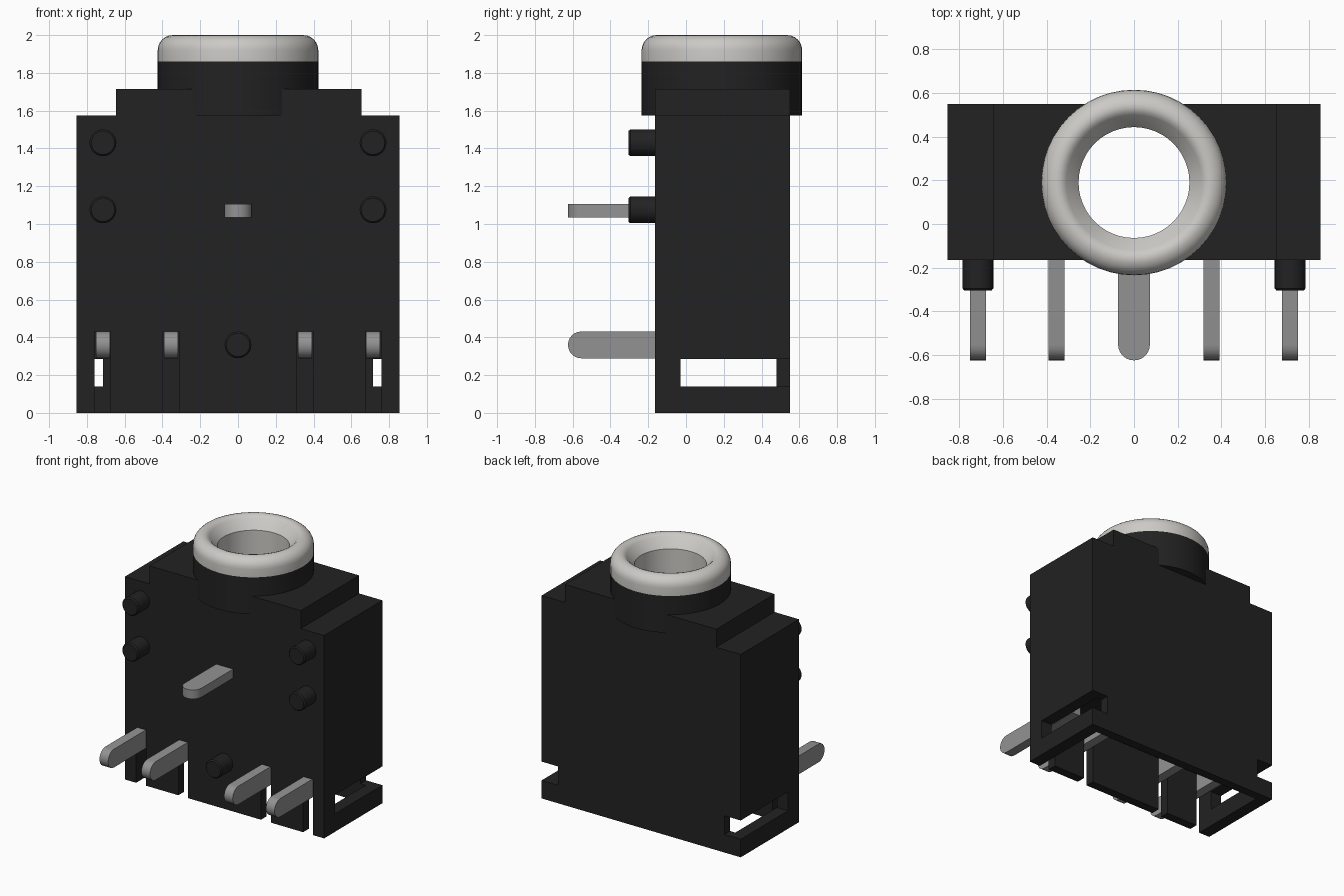
import bpy, bmesh, math
from mathutils import Matrix, Vector

if "Cube" in bpy.data.objects:
    bpy.data.objects.remove(bpy.data.objects["Cube"], do_unlink=True)


def material(name, rgb):
    m = bpy.data.materials.new(name)
    m.use_nodes = True
    m.diffuse_color = (*rgb, 1)
    m.node_tree.nodes["Principled BSDF"].inputs["Base Color"].default_value = (*rgb, 1)
    return m


BLACK = material("black plastic", (0.016, 0.016, 0.016))
SILVER = material("pale metal", (0.6, 0.59, 0.56))
PIN = material("grey metal", (0.29, 0.29, 0.29))


def finish(name, bm, mat, smooth=False):
    bmesh.ops.recalc_face_normals(bm, faces=bm.faces)
    mesh = bpy.data.meshes.new(name)
    bm.to_mesh(mesh)
    bm.free()
    mesh.materials.append(mat)
    ob = bpy.data.objects.new(name, mesh)
    bpy.context.collection.objects.link(ob)
    if smooth:
        bpy.ops.object.select_all(action='DESELECT')
        ob.select_set(True)
        bpy.context.view_layer.objects.active = ob
        bpy.ops.object.shade_smooth_by_angle(angle=math.radians(35))
    return ob


def prism(name, points, depth, mat, smooth=False):
    """Extrude a flat outline along a vector."""
    bm = bmesh.new()
    face = bm.faces.new([bm.verts.new(p) for p in points])
    ext = bmesh.ops.extrude_face_region(bm, geom=[face])
    verts = [g for g in ext["geom"] if isinstance(g, bmesh.types.BMVert)]
    bmesh.ops.translate(bm, verts=verts, vec=Vector(depth))
    return finish(name, bm, mat, smooth)


def box(name, x, y, z, mat=BLACK):
    pts = [(x[0], y[0], z[0]), (x[1], y[0], z[0]), (x[1], y[1], z[0]), (x[0], y[1], z[0])]
    return prism(name, pts, (0, 0, z[1] - z[0]), mat)


def lathe(name, profile, matrix, mat, steps=32):
    """Revolve (radius, height) points into a solid around local z."""
    bm = bmesh.new()
    rings = [[bm.verts.new(matrix @ Vector((r * math.cos(a), r * math.sin(a), h)))
              for r, h in profile]
             for a in (2 * math.pi * i / steps for i in range(steps))]
    n = len(profile)
    for i in range(steps):
        a, b = rings[i], rings[(i + 1) % steps]
        for j in range(n):
            k = (j + 1) % n
            bm.faces.new((a[j], b[j], b[k], a[k]))
    bmesh.ops.remove_doubles(bm, verts=bm.verts, dist=1e-5)
    return finish(name, bm, mat, True)


def cut(target, cutter):
    mod = target.modifiers.new("cut", 'BOOLEAN')
    mod.operation = 'DIFFERENCE'
    mod.solver = 'EXACT'
    mod.object = cutter
    bpy.context.view_layer.objects.active = target
    bpy.ops.object.modifier_apply(modifier=mod.name)
    bpy.data.objects.remove(cutter, do_unlink=True)


FRONT, BACK = -0.165, 0.55
AXIS = Matrix.Translation((0, 0.19, 0))

# Stepped housing
outline = [(-.855, 0), (.855, 0), (.855, 1.575), (.655, 1.575),
           (.655, 1.715), (-.645, 1.715), (-.645, 1.575), (-.855, 1.575)]
housing = prism("housing", [(x, FRONT, z) for x, z in outline], (0, BACK - FRONT, 0), BLACK)

# Open underside, bore, pin slots and side windows wrapping the back corners
cut(housing, box("cavity", (-.76, .76), (-.095, .48), (-.1, .432)))
cut(housing, lathe("bore", [(0, .3), (.256, .3), (.256, 1.9), (0, 1.9)], AXIS, BLACK))
for side in (-1, 1):
    for x in (.355, .717):
        cut(housing, box("slot", (side * x - .042, side * x + .042), (-.3, -.05), (-.1, .432)))
    cut(housing, box("window", sorted((side * .715, side * 1)), (-.03, .7), (.14, .286)))

# Round collar and its metal bushing
lathe("collar", [(.265, 1.575), (.425, 1.575), (.425, 1.86), (.265, 1.86)], AXIS, BLACK, 48)
rim = [(.345 + .08 * math.cos(a), 1.92 + .08 * math.sin(a))
       for a in (math.pi / 2 * i / 6 for i in range(7))]
lathe("bushing", [(.254, 1.575), (.268, 1.575), (.268, 1.86), (.425, 1.86)] + rim
      + [(.325, 1.993), (.31, 1.98), (.254, 1.91)], AXIS, SILVER, 48)

# Locating pegs on the front
peg = [(0, -.05), (.071, -.05), (.071, .13), (.062, .14), (0, .14)]
for x, z in [(-.715, 1.43), (.715, 1.43), (-.715, 1.075), (.715, 1.075), (0, .36)]:
    place = Matrix.Translation((x, FRONT, z)) @ Matrix.Rotation(math.pi / 2, 4, 'X')
    lathe("locating_peg", peg, place, BLACK, 24)


# Contact pins with rounded tips
def tip(radius, rear):
    arc = [(-.625 + radius - radius * math.cos(a), radius * math.sin(a))
           for a in (math.pi * (i / 12 - .5) for i in range(13))]
    return [(rear, -radius)] + arc + [(rear, radius)]


for x in (-.715, -.355, .355, .715):
    prism("contact_pin", [(x - .037, y, .36 + w) for y, w in tip(.071, .2)],
          (.074, 0, 0), PIN, True)
prism("centre_pin", [(w, y, 1.035) for y, w in tip(.073, -.1)], (0, 0, .07), PIN, True)
